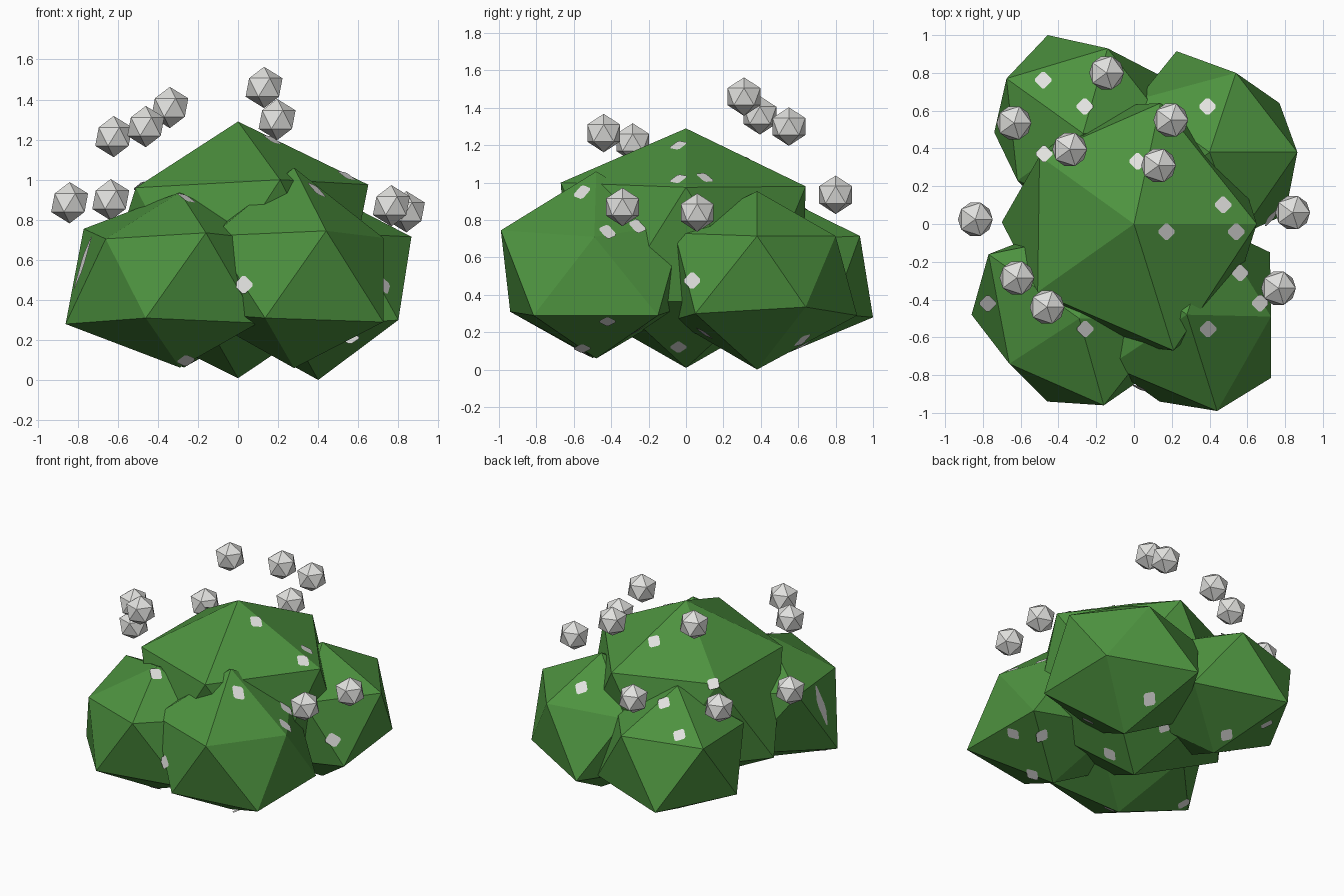
import bpy
import bmesh
from mathutils import Matrix, Vector
from mathutils.bvhtree import BVHTree

cube = bpy.data.objects.get("Cube")
if cube:
    bpy.data.objects.remove(cube, do_unlink=True)


def make_material(name, color):
    material = bpy.data.materials.new(name)
    material.use_nodes = True
    material.diffuse_color = color
    material.node_tree.nodes["Principled BSDF"].inputs["Base Color"].default_value = color
    return material


leaf_green = make_material("leaf green", (0.075, 0.29, 0.05, 1))
pale_grey = make_material("pale grey", (0.75, 0.75, 0.73, 1))


def finish(bm, name, material):
    mesh = bpy.data.meshes.new(name)
    bm.to_mesh(mesh)
    bm.free()
    mesh.materials.append(material)
    obj = bpy.data.objects.new(name, mesh)
    bpy.context.collection.objects.link(obj)
    return obj


def ico_ball(name, center, width, height, material, corners=()):
    """Low-poly ball; each given corner pulls the nearest vertex onto it."""
    bm = bmesh.new()
    shape = Matrix.Translation(center) @ Matrix.Diagonal((width, width, height, 1))
    bmesh.ops.create_icosphere(bm, subdivisions=1, radius=1, matrix=shape)
    free = list(bm.verts)
    for corner in map(Vector, corners):
        vert = min(free, key=lambda v: (v.co - corner).length)
        vert.co = corner
        free.remove(vert)
    return finish(bm, name, material)


# Leaf clumps: name, center, half width, half height, irregular corners
clumps = [
    ("middle_clump", (0, 0, 0.65), 0.73, 0.64, [
        (0.65, 0, 0.975), (0.14, 0.64, 0.98), (-0.5, 0.36, 0.96),
        (-0.51, -0.36, 0.96), (0.21, -0.67, 1.0), (-0.7, 0.01, 0.36)]),
    ("front_right_clump", (-0.29, -0.5, 0.5), 0.55, 0.437, [
        (-0.77, -0.16, 0.755), (-0.66, -0.74, 0.705), (-0.16, -0.96, 0.735),
        (-0.86, -0.48, 0.28), (-0.46, -0.94, 0.31), (0.1, -0.78, 0.285)]),
    ("front_left_clump", (0.28, -0.48, 0.56), 0.55, 0.5, [
        (0.725, -0.49, 0.71), (0.44, -0.99, 0.745), (0.72, -0.15, 0.29),
        (0.135, -0.94, 0.31), (0.725, -0.815, 0.29), (-0.13, -0.75, 0.72)]),
    ("back_left_clump", (0.4, 0.38, 0.478), 0.53, 0.477, [
        (0.865, 0.38, 0.715), (0.54, 0.8, 0.715), (0.56, -0.06, 0.73),
        (0.77, 0.64, 0.335), (0.225, 0.915, 0.29), (0.8, 0.05, 0.3)]),
    ("back_right_clump", (-0.27, 0.48, 0.5), 0.54, 0.437, [
        (-0.14, 0.93, 0.715), (-0.675, 0.77, 0.705), (-0.617, 0.23, 0.67),
        (-0.457, 1.0, 0.28), (-0.74, 0.485, 0.29), (0.15, 0.78, 0.3)]),
]
verts, faces = [], []
for name, center, width, height, corners in clumps:
    mesh = ico_ball(name, center, width, height, leaf_green, corners).data
    start = len(verts)
    verts += [v.co.copy() for v in mesh.vertices]
    faces += [[start + i for i in p.vertices] for p in mesh.polygons]
foliage = BVHTree.FromPolygons(verts, faces)

# Floating berries
berries = [
    (-0.62, -0.285, 1.215), (-0.46, -0.44, 1.265), (-0.34, 0.395, 1.36),
    (0.13, 0.31, 1.46), (0.195, 0.55, 1.3), (-0.84, 0.025, 0.885),
    (-0.635, 0.535, 0.9), (0.765, -0.34, 0.87), (0.84, 0.06, 0.84),
    (-0.145, 0.8, 0.935),
]
for number, place in enumerate(berries, start=1):
    ico_ball(f"berry_{number}", place, 0.103, 0.103, pale_grey)

# Pale leaf spots: octagons cast onto the foliage along one axis
spots = bmesh.new()


def add_spot(origin, direction, half=0.036):
    origin, direction = Vector(origin), Vector(direction)
    hit, normal, _, _ = foliage.ray_cast(origin, direction)
    if hit is None or abs(normal.dot(direction)) < 0.2:
        return
    if normal.dot(direction) > 0:
        normal.negate()
    side = direction.orthogonal().normalized()
    other = direction.cross(side)
    cut = half * 0.7
    ring = [(half, cut), (cut, half), (-cut, half), (-half, cut),
            (-half, -cut), (-cut, -half), (cut, -half), (half, -cut)]
    corners = []
    for a, b in ring:
        offset = side * a + other * b
        offset -= direction * (offset.dot(normal) / direction.dot(normal))
        corners.append(spots.verts.new(hit + offset + normal * 0.004))
    face = spots.faces.new(corners)
    face.normal_update()
    if face.normal.dot(normal) < 0:
        face.normal_flip()


for x, y in [(-0.48, 0.76), (-0.26, 0.62), (0.39, 0.62), (0.47, 0.1),
             (0.17, -0.04), (0.54, -0.04), (0.39, -0.555), (-0.26, -0.555),
             (0.02, 0.33), (0.56, -0.26), (0.665, -0.42), (-0.475, 0.37),
             (-0.77, -0.42)]:
    add_spot((x, y, 3), (0, 0, -1))
    add_spot((x, y, -3), (0, 0, 1))
add_spot((0.03, -3, 0.475), (0, 1, 0))
add_spot((3, 0.035, 0.475), (-1, 0, 0))
finish(spots, "leaf_spots", pale_grey)
